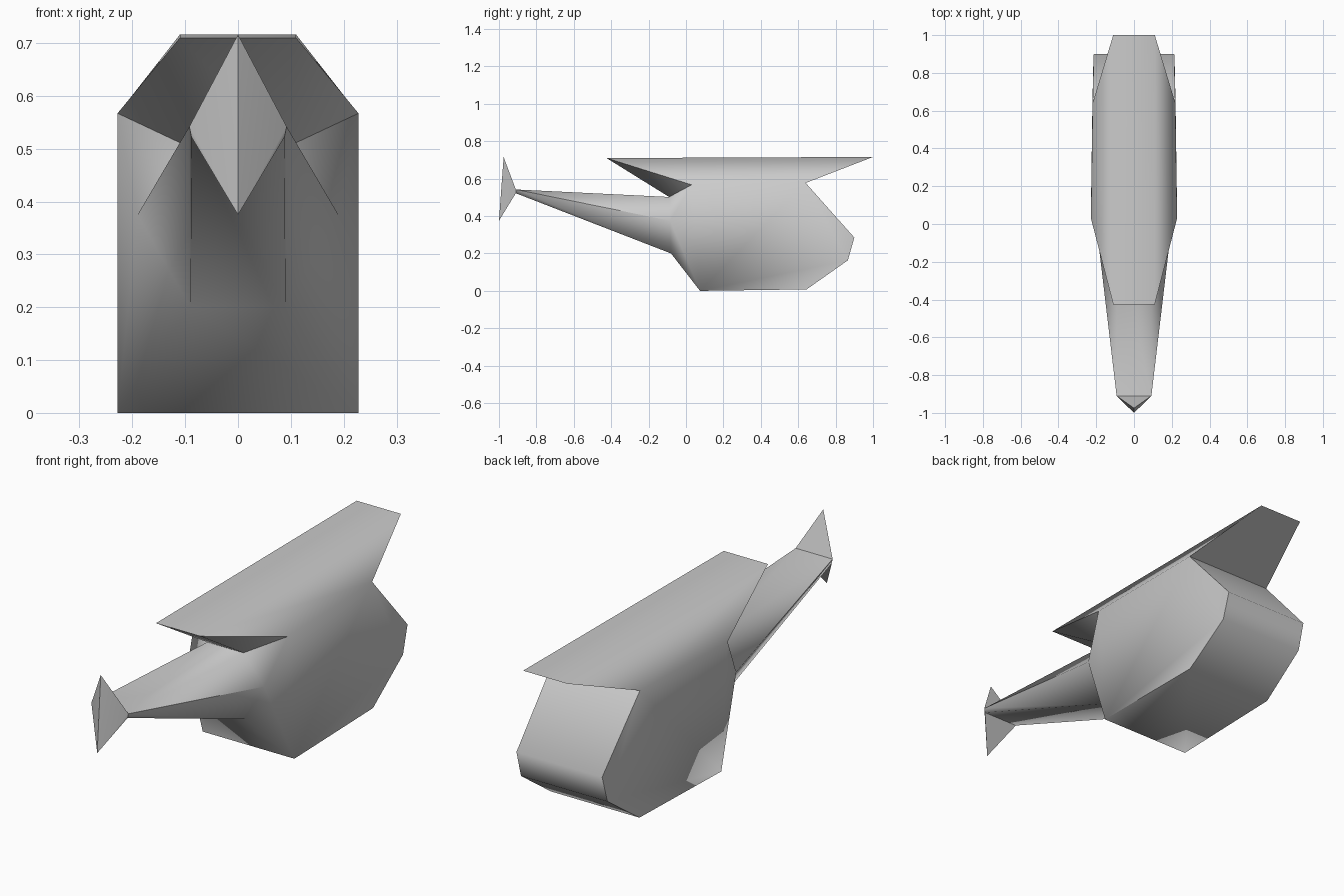
import bpy, bmesh, math

if "Cube" in bpy.data.objects:
    bpy.data.objects.remove(bpy.data.objects["Cube"])


def build_shell(name, pts, strips, sides, centre_faces=(), angle=60):
    """Symmetric shell: strips span left to right, sides are mirrored."""
    bm = bmesh.new()
    right, left = {}, {}
    for key, (x, y, z) in pts.items():
        right[key] = bm.verts.new((x, y, z))
        left[key] = bm.verts.new((-x, y, z)) if x else right[key]
    for a, b in strips:
        bm.faces.new((right[a], right[b], left[b], left[a]))
    for keys in sides:
        for side in (right, left):
            bm.faces.new([side[k] for k in keys])
    for wing, tip in centre_faces:
        bm.faces.new((right[wing], right[tip], left[wing]))
    bmesh.ops.recalc_face_normals(bm, faces=bm.faces[:])
    mesh = bpy.data.meshes.new(name)
    bm.to_mesh(mesh)
    bm.free()
    obj = bpy.data.objects.new(name, mesh)
    bpy.context.collection.objects.link(obj)
    bpy.ops.object.select_all(action='DESELECT')
    obj.select_set(True)
    bpy.context.view_layer.objects.active = obj
    bpy.ops.object.shade_smooth_by_angle(angle=math.radians(angle))
    return obj


# Shared outline points where the boom meets the fin
boom_end = {
    "end_top": (0.092, -0.91, 0.542),
    "end_low": (0.088, -0.91, 0.522),
}

# Cabin, roof and tail boom as one continuous shell
hull = {
    **boom_end,
    "notch": (0.09, -0.09, 0.502),
    "roof_rear": (0.11, -0.425, 0.71),
    "roof_front": (0.11, 1.0, 0.716),
    "brow": (0.219, 0.64, 0.577),
    "nose": (0.213, 0.90, 0.285),
    "chin": (0.215, 0.865, 0.163),
    "belly_front": (0.22, 0.645, 0.008),
    "belly_rear": (0.228, 0.075, 0.0),
    "boom_low": (0.09, -0.08, 0.20),
    "boom_side": (0.19, -0.085, 0.375),
    "shoulder": (0.228, 0.03, 0.567),
}
outline = ["end_top", "notch", "roof_rear", "roof_front", "brow", "nose",
           "chin", "belly_front", "belly_rear", "boom_low", "end_low"]
build_shell("fuselage", hull, list(zip(outline, outline[1:])), [
    ("shoulder", "brow", "nose", "chin", "belly_front", "belly_rear"),
    ("shoulder", "belly_rear", "boom_side"),
    ("roof_rear", "roof_front", "brow", "shoulder"),
    ("roof_rear", "shoulder", "notch"),
    ("shoulder", "boom_side", "notch"),
    ("boom_side", "belly_rear", "boom_low"),
    ("end_top", "notch", "boom_side"),
    ("end_top", "boom_side", "boom_low", "end_low"),
])

# Diamond tail fin closing the end of the boom
fin = {
    **boom_end,
    "fin_top": (0, -0.975, 0.716),
    "fin_bottom": (0, -1.0, 0.375),
}
build_shell("tail_fin", fin, [], [
    ("fin_top", "end_top", "fin_bottom"),
    ("end_top", "end_low", "fin_bottom"),
], [("end_top", "fin_top"), ("end_low", "fin_bottom")])
